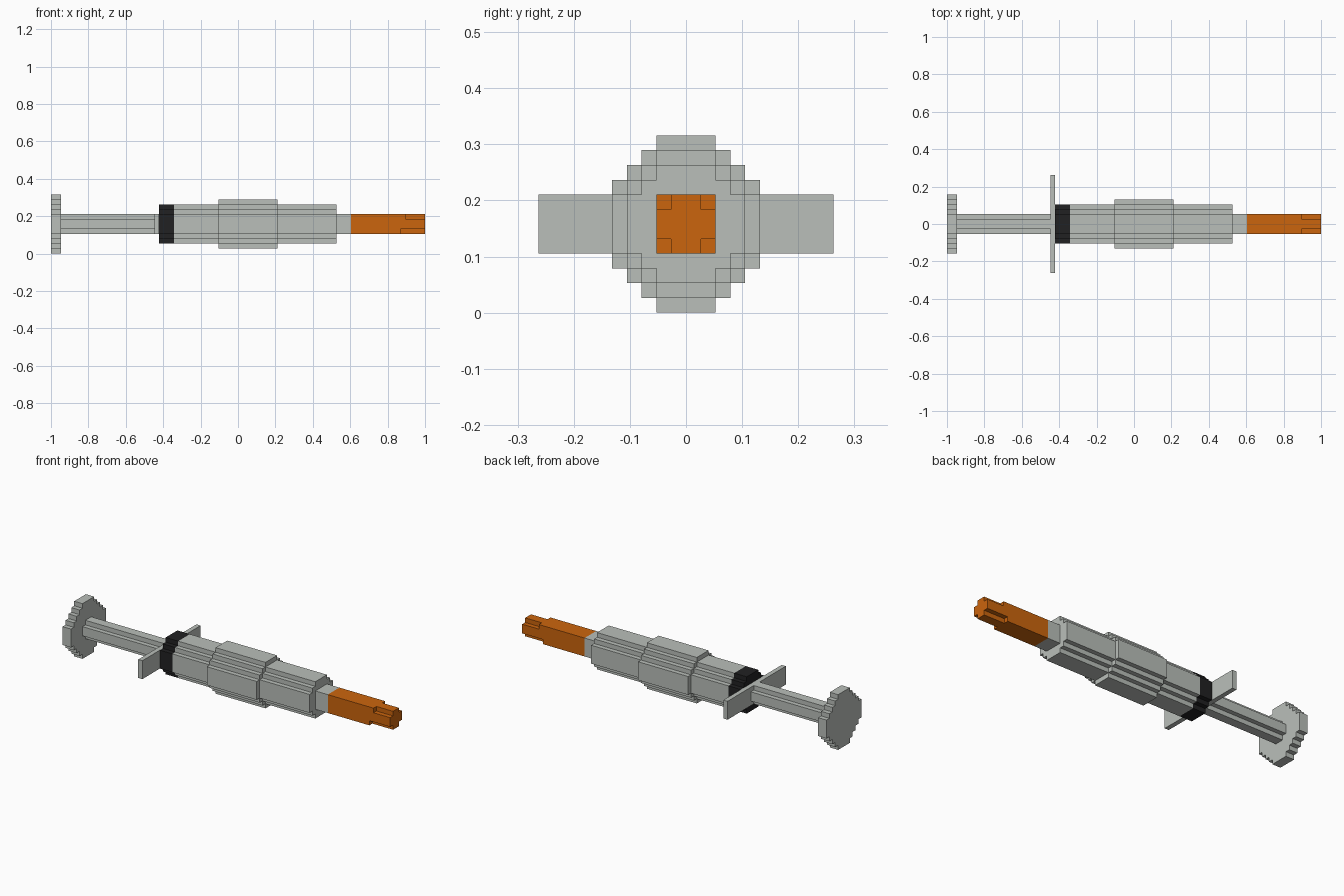
import bpy
import bmesh

cube = bpy.data.objects.get("Cube")
if cube:
    bpy.data.objects.remove(cube, do_unlink=True)

U = 1 / 38        # size of one block step
AXIS = 6          # height of the long axis, in steps


def material(name, rgb):
    m = bpy.data.materials.new(name)
    m.use_nodes = True
    color = (*rgb, 1)
    m.diffuse_color = color
    m.node_tree.nodes["Principled BSDF"].inputs["Base Color"].default_value = color
    return m


GREY = material("pale grey", (0.49, 0.52, 0.49))
BLACK = material("black", (0.015, 0.015, 0.016))
ORANGE = material("orange", (0.60, 0.13, 0.004))


def stairs(size, flat):
    """One quarter of a stepped round outline, from the top to the side."""
    pts = []
    for k in range(flat, size + 1):
        z = size + flat - k
        if pts:
            pts.append((k - 1, z))
        pts.append((k, z))
    return pts


def outline(size, upper, lower):
    up, low = stairs(size, upper), stairs(size, lower)
    right = up + [(y, -z) for y, z in reversed(low)]
    return right + [(-y, z) for y, z in reversed(right)]


def extrude(name, x0, x1, profile, mat):
    """Sweep a y-z outline along x."""
    bm = bmesh.new()
    face = bm.faces.new([bm.verts.new((x0 * U, y * U, (z + AXIS) * U)) for y, z in profile])
    moved = bmesh.ops.extrude_face_region(bm, geom=[face], use_keep_orig=True)
    verts = [v for v in moved["geom"] if isinstance(v, bmesh.types.BMVert)]
    bmesh.ops.translate(bm, verts=verts, vec=((x1 - x0) * U, 0, 0))
    bmesh.ops.recalc_face_normals(bm, faces=bm.faces)
    mesh = bpy.data.meshes.new(name)
    bm.to_mesh(mesh)
    bm.free()
    mesh.materials.append(mat)
    obj = bpy.data.objects.new(name, mesh)
    bpy.context.collection.objects.link(obj)
    return obj


# Stepped parts: name, start, end, size, upper flat, lower flat, material
PARTS = [
    ("thumb_disc", -38, -36, 6, 2, 2, GREY),
    ("plunger_rod", -36, -17, 2, 1, 1, GREY),
    ("black_collar", -16, -13, 4, 2, 2, BLACK),
    ("barrel", -13, 20, 4, 2, 2, GREY),
    ("barrel_sleeve", -4, 8, 5, 2, 2, GREY),
    ("neck", 20, 23, 2, 2, 2, GREY),
    ("tip_base", 23, 33, 2, 2, 2, ORANGE),
    ("tip_shoulder", 33, 34, 2, 2, 1, ORANGE),
    ("tip_end", 34, 38, 2, 1, 1, ORANGE),
]
for name, x0, x1, size, upper, lower, mat in PARTS:
    extrude(name, x0, x1, outline(size, upper, lower), mat)

# Finger flange: a thin plate across the rod
extrude("finger_flange", -17, -16, [(-10, -2), (10, -2), (10, 2), (-10, 2)], GREY)
